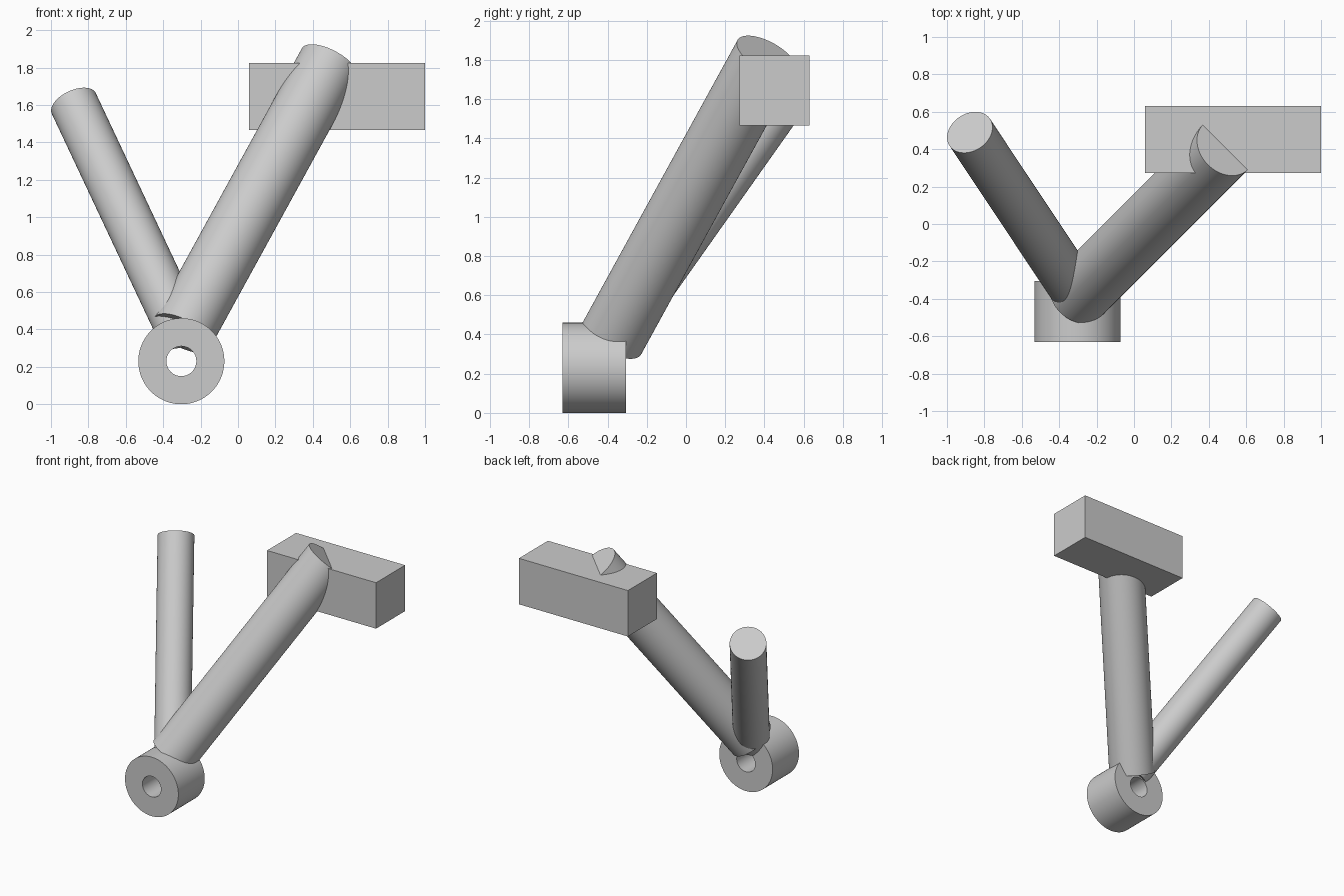
import bpy
import bmesh
import math
from mathutils import Matrix, Vector

cube = bpy.data.objects.get("Cube")
if cube:
    bpy.data.objects.remove(cube, do_unlink=True)

# One plain grey for every part
grey = bpy.data.materials.new("plain grey")
grey.use_nodes = True
COLOUR = (0.6, 0.6, 0.6, 1)
grey.diffuse_color = COLOUR
grey.node_tree.nodes["Principled BSDF"].inputs["Base Color"].default_value = COLOUR

SIDES = 96


def finish(name, bm, smooth=True):
    bmesh.ops.recalc_face_normals(bm, faces=bm.faces)
    mesh = bpy.data.meshes.new(name)
    bm.to_mesh(mesh)
    bm.free()
    mesh.materials.append(grey)
    obj = bpy.data.objects.new(name, mesh)
    bpy.context.collection.objects.link(obj)
    if smooth:
        bpy.ops.object.select_all(action="DESELECT")
        obj.select_set(True)
        bpy.context.view_layer.objects.active = obj
        bpy.ops.object.shade_smooth_by_angle(angle=math.radians(30))
    return obj


def rod(name, start, end, radius):
    start, end = Vector(start), Vector(end)
    axis = end - start
    turn = axis.to_track_quat("Z", "Y").to_matrix().to_4x4()
    bm = bmesh.new()
    bmesh.ops.create_cone(bm, cap_ends=True, segments=SIDES, radius1=radius,
                          radius2=radius, depth=axis.length,
                          matrix=Matrix.Translation((start + end) / 2) @ turn)
    return finish(name, bm)


def ring(name, centre, outer, inner, width):
    # Rectangular section spun around the y axis
    bm = bmesh.new()
    c = Vector(centre)
    section = [(inner, -1), (outer, -1), (outer, 1), (inner, 1)]
    verts = [bm.verts.new(c + Vector((r, s * width / 2, 0))) for r, s in section]
    edges = [bm.edges.new((verts[i], verts[i - 1])) for i in range(4)]
    bmesh.ops.spin(bm, geom=verts + edges, cent=c, axis=(0, 1, 0),
                   angle=math.tau, steps=SIDES, use_merge=True)
    bmesh.ops.remove_doubles(bm, verts=bm.verts, dist=0.0001)
    return finish(name, bm)


def block(name, low, high):
    low, high = Vector(low), Vector(high)
    bm = bmesh.new()
    bmesh.ops.create_cube(bm, size=1, matrix=Matrix.Translation((low + high) / 2)
                          @ Matrix.Diagonal((high - low).to_4d()))
    return finish(name, bm, smooth=False)


# Pivot ring, the two rods rising from its back, and the end block
joint = (-0.3, -0.378, 0.38)
ring("pivot_ring", (-0.303, -0.468, 0.23), 0.23, 0.08, 0.325)
rod("thick_arm", joint, (0.49, 0.412, 1.82), 0.17)
rod("thin_arm", joint, (-0.878, 0.49, 1.608), 0.13)
block("end_block", (0.06, 0.272, 1.465), (1.0, 0.63, 1.823))
